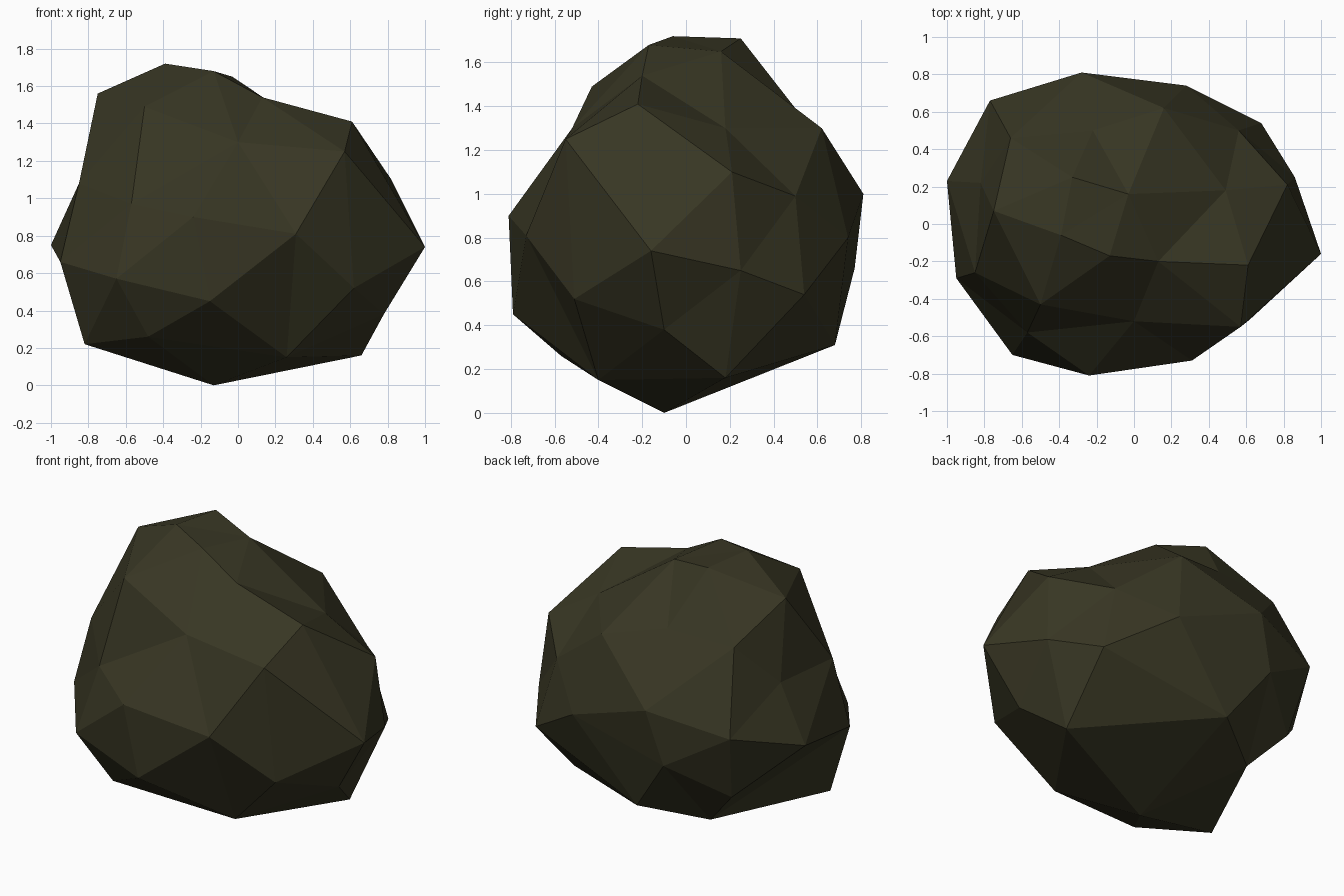
import bpy
import bmesh
from mathutils import Vector

# Remove the default cube
default_cube = bpy.data.objects.get("Cube")
if default_cube:
    bpy.data.objects.remove(default_cube, do_unlink=True)

# Corners of the boulder by height band, in hundredths of a unit
crown = [(-39, -6, 172), (-33, 25, 171), (-13, -17, 168), (-3, 16, 165),
         (-75, 7, 156), (13, -20, 154), (-50, -43, 149)]
shoulder = [(61, -22, 141), (57, -55, 125), (0, -52, 130), (49, 18, 130),
            (16, 62, 130), (-22, 50, 139), (-66, 46, 137), (82, 21, 110),
            (-85, -26, 108), (-57, -58, 97), (-82, 22, 110)]
belt = [(100, -16, 74), (56, 50, 99), (28, 74, 80), (-28, 81, 100),
        (-77, 66, 89), (-100, 23, 75), (-95, -29, 66), (-24, -81, 90),
        (31, -73, 81), (86, 25, 65), (-38, 77, 66)]
foot = [(-65, -70, 57), (-15, -79, 45), (62, -51, 52), (68, 54, 54),
        (78, -10, 38), (-13, 68, 31), (-70, 54, 46), (-82, -28, 22)]
base = [(-48, -57, 26), (26, -40, 15), (66, 18, 16), (-13, -10, 0),
        (-48, 44, 22)]

# Pairs of corners that share a valley edge
valleys = [(shoulder[9], shoulder[2]), (belt[5], base[4]), (belt[6], base[4])]


def make_material(name, colour):
    material = bpy.data.materials.new(name)
    material.use_nodes = True
    material.diffuse_color = colour
    shader = next(node for node in material.node_tree.nodes
                  if node.type == "BSDF_PRINCIPLED")
    shader.inputs["Base Color"].default_value = colour
    shader.inputs["Roughness"].default_value = 0.9
    return material


def turn_edge(bm, ends):
    """Turn the edge that separates two corners so that it joins them."""
    for edge in bm.edges:
        across = {v for face in edge.link_faces for v in face.verts}
        if across - set(edge.verts) == ends:
            bmesh.utils.edge_rotate(edge)
            return


def faceted_stone(name, corners, valleys, heart, material):
    """Wrap a skin around a ball, then move each corner to its own depth,
    so that hollows survive as well as bulges."""
    bm = bmesh.new()
    verts = {corner: bm.verts.new((Vector(corner) / 100 - heart).normalized())
             for corner in corners}
    bmesh.ops.convex_hull(bm, input=list(verts.values()))
    bmesh.ops.triangulate(bm, faces=bm.faces[:])
    for start, end in valleys:
        turn_edge(bm, {verts[start], verts[end]})
    for corner, vert in verts.items():
        vert.co = Vector(corner) / 100
    bmesh.ops.recalc_face_normals(bm, faces=bm.faces[:])
    for face in bm.faces:
        face.smooth = False

    mesh = bpy.data.meshes.new(name)
    bm.to_mesh(mesh)
    bm.free()
    mesh.materials.append(material)
    stone = bpy.data.objects.new(name, mesh)
    bpy.context.collection.objects.link(stone)
    return stone


# Boulder
dark_olive = make_material("dark olive stone", (0.039, 0.037, 0.017, 1))
corners = crown + shoulder + belt + foot + base
faceted_stone("boulder", corners, valleys, Vector((0, 0, 0.85)), dark_olive)
